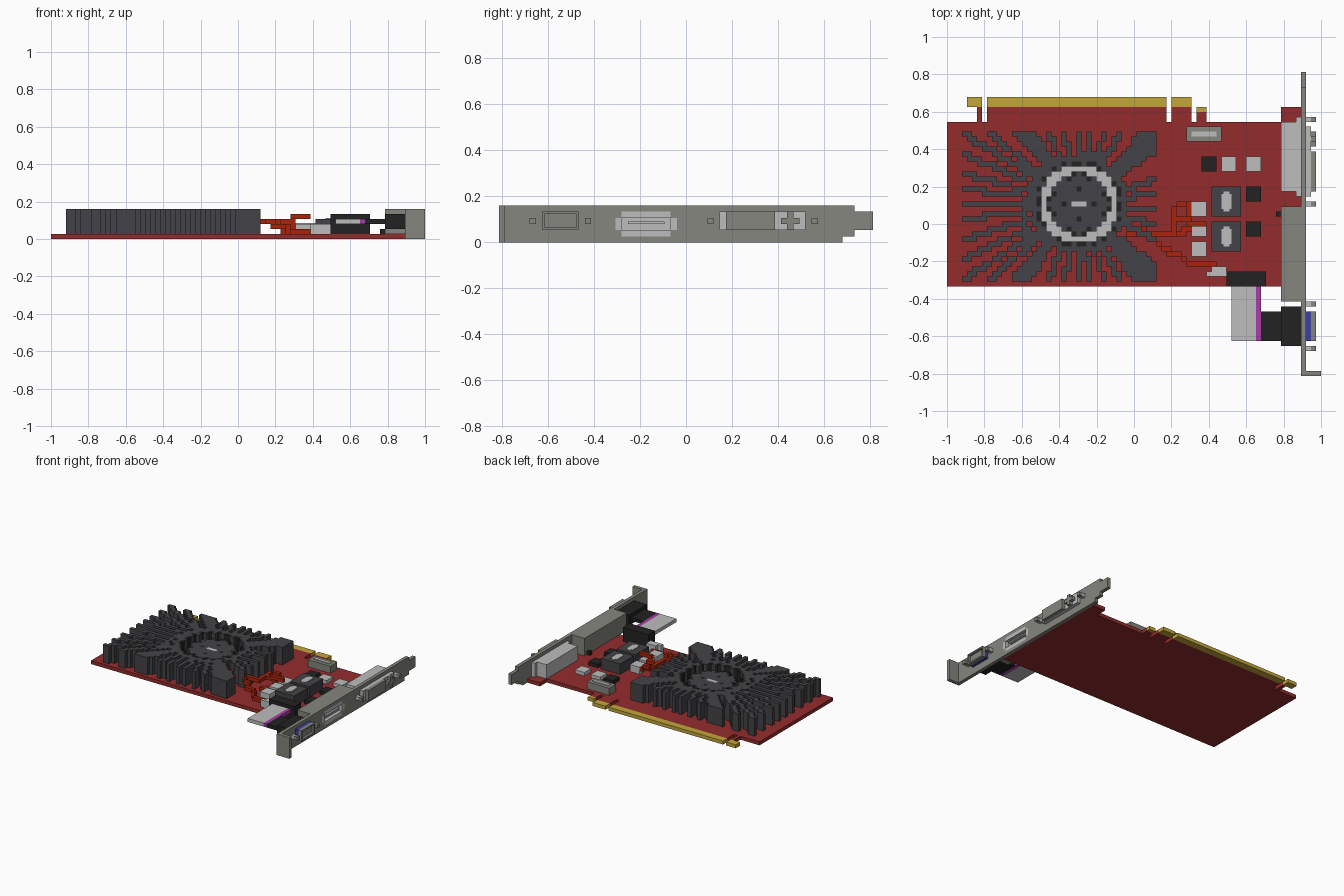
import bpy, bmesh, math

if "Cube" in bpy.data.objects:
    bpy.data.objects.remove(bpy.data.objects["Cube"], do_unlink=True)

U = 2 / 75            # one block
MID = 26              # fan centre block, same on both axes


def material(name, r, g, b):
    def lin(c):
        c /= 255
        return c / 12.92 if c < 0.04 else ((c + 0.055) / 1.055) ** 2.4
    m = bpy.data.materials.new(name)
    colour = (lin(r), lin(g), lin(b), 1)
    m.use_nodes = True
    m.diffuse_color = colour
    m.node_tree.nodes["Principled BSDF"].inputs["Base Color"].default_value = colour
    return m


RED = material("board red", 148, 44, 44)
GOLD = material("contact gold", 196, 166, 58)
DARK = material("heatsink grey", 68, 68, 72)
LIGHT = material("light grey", 190, 190, 190)
BLACK = material("black plastic", 34, 34, 34)
STEEL = material("bracket grey", 134, 134, 126)
WIRE = material("wire orange", 170, 36, 12)
PURPLE = material("cable purple", 168, 60, 168)
BLUE = material("port blue", 62, 62, 156)


def point(i, j, k):
    """Block coordinates: i to the left side, j from back to front, k up."""
    return ((i - 37.5) * U, (30.5 - j) * U, k * U)


def finish(name, mat, bm):
    bmesh.ops.recalc_face_normals(bm, faces=bm.faces)
    mesh = bpy.data.meshes.new(name)
    bm.to_mesh(mesh)
    bm.free()
    mesh.materials.append(mat)
    bpy.context.collection.objects.link(bpy.data.objects.new(name, mesh))


def part(name, mat, *boxes):
    """Join boxes given as (i0, i1, j0, j1, k0, k1)."""
    bm = bmesh.new()
    for i0, i1, j0, j1, k0, k1 in boxes:
        made = bmesh.ops.create_cube(bm, size=1)["verts"]
        for v in made:
            v.co = point(i1 if v.co.x > 0 else i0, j1 if v.co.y > 0 else j0,
                         k1 if v.co.z > 0 else k0)
    finish(name, mat, bm)


def columns(name, mat, cells, k0, k1):
    """Raise a set of grid cells into one blocky solid."""
    bm = bmesh.new()
    cache = {}

    def vert(*p):
        if p not in cache:
            cache[p] = bm.verts.new(point(*p))
        return cache[p]

    for i, j in cells:
        ring = [(i, j), (i + 1, j), (i + 1, j + 1), (i, j + 1)]
        for k in (k0, k1):
            bm.faces.new([vert(*c, k) for c in ring])
        for n, step in enumerate([(0, -1), (1, 0), (0, 1), (-1, 0)]):
            if (i + step[0], j + step[1]) not in cells:
                a, b = ring[n], ring[(n + 1) % 4]
                bm.faces.new([vert(*a, k0), vert(*b, k0), vert(*b, k1), vert(*a, k1)])
    finish(name, mat, bm)


# Circuit board with edge contacts
part("circuit_board", RED, (0, 71, 10, 43, 0, 1), (67, 71, 7, 10, 0, 1),
     (6, 7, 7, 10, 0, 1), (8, 44, 7, 10, 0, 1), (45, 49, 7, 10, 0, 1), (50, 52, 8, 10, 0, 1))
part("edge_contacts", GOLD, (4, 7, 5, 7, 0, 1), (8, 44, 5, 7, 0, 1),
     (45, 49, 5, 7, 0, 1), (50, 52, 7, 8, 0, 1))

# Heatsink: thin radial fins plus four solid wedges
LEFT, RIGHT, BACK, FRONT = 3, 42, 12, 42
ends = [(LEFT, j) for j in (12, 16, 20, 23, 26, 29, 33, 37, 41)]
ends += [(RIGHT - 1, j) for j in (21, 24, 27, 30, 33)]
ends += [(i, BACK) for i in (8, 17, 20, 23, 26, 28, 31, 34)]
ends += [(i, FRONT - 1) for i in (8, 20, 23, 26, 28, 31, 34)]
wedges = [(33, 50), (125, 134), (227, 239), (304, 323)]
fins = set()
for ei, ej in ends:
    for n in range(121):
        t = n / 120
        fins.add((math.floor(MID + 0.5 + (ei - MID) * t), math.floor(MID + 0.5 + (ej - MID) * t)))
for i in range(LEFT, RIGHT):
    for j in range(BACK, FRONT):
        angle = math.degrees(math.atan2(MID - j, i - MID)) % 360
        if any(a <= angle <= b for a, b in wedges) or math.hypot(i - MID, j - MID) < 9.9:
            fins.add((i, j))
fins = {c for c in fins if math.hypot(c[0] - MID, c[1] - MID) > 8.8}
columns("heatsink_fins", DARK, fins, 1, 6)

# Fan: toothed rim, low ring, rotor and hub
rim, rim_gap, ring, rotor, teeth, hub, studs = (set() for _ in range(7))
for a in range(-9, 10):
    for b in range(-9, 10):
        r = math.hypot(a, b)
        cell = (MID + a, MID + b)
        if r > 8.8:
            continue
        if r > 7.9:
            (rim if (a - b) % 3 else rim_gap).add(cell)
        elif r > 6.1:
            ring.add(cell)
        elif r > 5.3:
            (teeth if (a + b) % 2 else rotor).add(cell)
        elif b == 0 and abs(a) <= 1:
            hub.add(cell)
        elif (abs(a), abs(b)) in ((3, 0), (0, 3)):
            studs.add(cell)
        else:
            rotor.add(cell)
columns("fan_rim", BLACK, rim, 1, 6)
columns("fan_rim_teeth", DARK, rim_gap, 1, 6)
columns("fan_ring", LIGHT, ring, 1, 2)
columns("fan_rotor", DARK, rotor, 1, 5)
columns("fan_rotor_teeth", BLACK, teeth, 1, 5)
columns("fan_hub", LIGHT, hub, 1, 5)
columns("fan_hub_studs", BLACK, studs, 1, 5)

# Small components on the board
part("capacitors", LIGHT, *[(49, 52, j, j + 3, 1, 3) for j in (26, 30, 34)])
part("light_chips", LIGHT, *[(i, i + 3, 17, 20, 1, 2) for i in (55, 60)])
part("black_chips", BLACK, (51, 54, 17, 20, 1, 2), (66, 67, 28, 29, 1, 2),
     *[(60, 63, j, j + 3, 1, 2) for j in (23, 30)])
part("inductors", DARK, *[(53, 59, j, j + 6, 1, 4) for j in (23, 30)])
for j in (24, 31):
    part("inductor_cap", LIGHT, (55, 57, j + 0.5, j + 3.5, 4, 4.2),
         (55.4, 56.6, j, j + 4, 4, 4.2))
part("bridge_socket", STEEL, (48, 55, 11, 14, 1, 3))
part("bridge_pins", LIGHT, (49, 54, 12, 13, 3, 3.2))
part("fan_plug", LIGHT, (52, 56, 40, 41, 1, 3), (53, 56, 39, 40, 1, 3))

# Fan wires, laid as block runs between corners
upper = [(36, 32, 3), (45, 32, 3), (45, 27, 3), (46, 26, 3), (47, 26, 3), (48, 27, 2),
         (48, 31, 1), (46, 32, 1)]
lower = [(39, 31, 3), (43, 35, 3), (46, 36, 2), (48, 38, 1), (53, 38, 1)]
branch = [(45, 29, 3), (48, 29, 3), (48, 30, 4), (51, 30, 4)]
for name, path in (("upper_wire", upper), ("lower_wire", lower), ("wire_branch", branch)):
    cells = set()
    for p, q in zip(path, path[1:]):
        for n in range(21):
            cells.add(tuple(round(a + (b - a) * n / 20) for a, b in zip(p, q)))
    part(name, WIRE, *[(i, i + 1, j, j + 1, k, k + 1) for i, j, k in sorted(cells)])

# Ribbon cable from header to analogue port
part("cable_header", BLACK, (56, 64, 40, 43, 1, 5))
part("ribbon_cable", LIGHT, (57, 62, 43, 54, 3, 4))
part("ribbon_stripe", PURPLE, (62, 63, 43, 54, 3, 4))
part("port_body", BLACK, (63, 67, 48, 54, 3, 4), (67, 71, 47, 55, 2, 5))
part("analogue_port_base", BLUE, (72, 73, 48, 54, 2, 5))
part("analogue_port_rim", STEEL, (73, 74, 48, 54, 2, 2.4), (73, 74, 48, 54, 4.6, 5),
     (73, 74, 48, 48.4, 2.4, 4.6), (73, 74, 53.6, 54, 2.4, 4.6), (73, 73.3, 48.4, 53.6, 2.4, 4.6))

# Slot bracket with tongue, foot and a port opening with cut corners
corners = [(71, 72, j, j + 1, k, k + 1) for j in (32, 41) for k in (1, 4)]
part("slot_bracket", STEEL, (71, 72, 5, 32, 0, 6), (71, 72, 42, 61, 0, 6),
     (71, 72, 32, 42, 0, 1), (71, 72, 32, 42, 5, 6), (71, 72, 3, 5, 1, 6),
     (71, 72, 0, 3, 2, 5), (72, 75, 60, 61, 0, 6), *corners)

# Middle port: housing, flush rim, recess and tongue
part("middle_port_housing", STEEL, (67, 70, 27, 46, 1, 6), (70, 71, 27, 32, 1, 6),
     (70, 71, 42, 46, 1, 6), (70, 71, 32, 42, 5, 6))
part("middle_port", LIGHT, (70, 71, 32, 42, 1, 5), (71, 72, 33, 41, 1, 2),
     (71, 72, 33, 41, 4, 5), (71, 72, 32, 33, 2, 4), (71, 72, 41, 42, 2, 4),
     (71, 71.8, 34, 40, 3, 3.4))

# Digital port at the back end
part("digital_port_body", LIGHT, (67, 70, 10, 24, 1, 5), (70, 71, 9, 25, 1, 5))
part("digital_port_shell", LIGHT, (72, 73, 11, 25, 2, 5))
part("digital_port_face", STEEL, (73, 74, 16, 24, 2, 5), (73, 74, 12, 15, 3, 4),
     (73, 74, 13, 14, 2, 5))

# Port screws
for j in (9, 26, 46, 55):
    part("port_screw", LIGHT, (72, 73, j, j + 1, 3, 4))
    part("port_screw_tip", STEEL, (73, 74, j, j + 1, 3, 4))
